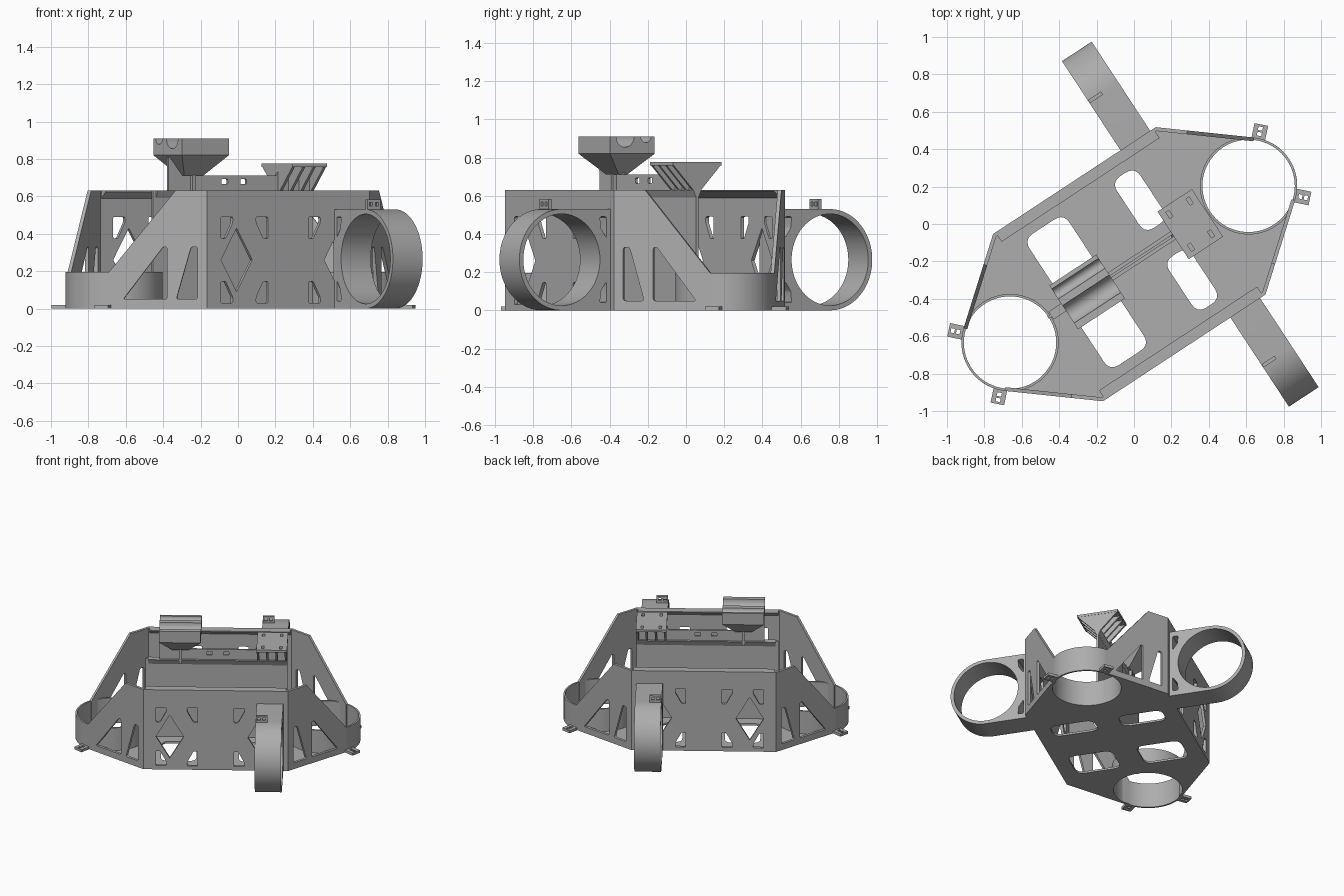
import bpy, bmesh
from math import sin, cos, radians, acos, atan2, hypot, degrees, sqrt
from mathutils import Matrix, Vector

cube = bpy.data.objects.get("Cube")
if cube:
    bpy.data.objects.remove(cube, do_unlink=True)

grey = bpy.data.materials.new("plain_grey")
grey.use_nodes = True
grey.diffuse_color = (0.42, 0.42, 0.42, 1)
grey.node_tree.nodes["Principled BSDF"].inputs["Base Color"].default_value = grey.diffuse_color

# The whole frame is turned about z; parts are laid out along its own axes
BASE = Matrix.Translation((-0.025, -0.215, 0)) @ Matrix.Rotation(radians(33.3), 4, 'Z')
U, V, Z = Vector((1, 0, 0)), Vector((0, 1, 0)), Vector((0, 0, 1))


def finish(name, mesh, matrix):
    mesh.transform(BASE @ matrix)
    bm = bmesh.new()
    bm.from_mesh(mesh)
    bmesh.ops.remove_doubles(bm, verts=bm.verts, dist=0.0002)
    bmesh.ops.recalc_face_normals(bm, faces=bm.faces)
    bm.to_mesh(mesh)
    bm.free()
    mesh.materials.clear()
    mesh.materials.append(grey)
    obj = bpy.data.objects.new(name, mesh)
    bpy.context.collection.objects.link(obj)
    bpy.ops.object.select_all(action='DESELECT')
    obj.select_set(True)
    bpy.context.view_layer.objects.active = obj
    bpy.ops.object.shade_smooth_by_angle(angle=radians(30))
    return obj


def plate(name, outline, holes=(), origin=(0, 0, 0), x=U, y=V, thick=0.02):
    """Flat outline with holes, drawn on axes x and y, thickened both ways."""
    curve = bpy.data.curves.new(name, 'CURVE')
    curve.dimensions = '2D'
    curve.fill_mode = 'BOTH'
    curve.extrude = thick / 2
    for loop in [outline, *holes]:
        s = curve.splines.new('POLY')
        s.points.add(len(loop) - 1)
        for p, co in zip(s.points, loop):
            p.co = (co[0], co[1], 0, 1)
        s.use_cyclic_u = True
    tmp = bpy.data.objects.new(name + "_curve", curve)
    bpy.context.collection.objects.link(tmp)
    bpy.context.view_layer.update()
    deps = bpy.context.evaluated_depsgraph_get()
    mesh = bpy.data.meshes.new_from_object(tmp.evaluated_get(deps))
    bpy.data.objects.remove(tmp, do_unlink=True)
    bpy.data.curves.remove(curve)
    frame = Matrix((x, y, x.cross(y))).transposed().to_4x4()
    return finish(name, mesh, Matrix.Translation(origin) @ frame)


def arc(cx, cy, r, a0, a1, n=24):
    return [(cx + r * cos(radians(a0 + (a1 - a0) * i / n)),
             cy + r * sin(radians(a0 + (a1 - a0) * i / n))) for i in range(n + 1)]


def circle(cx, cy, r, n=64):
    return arc(cx, cy, r, 0, 360, n)[:-1]


def rect(x0, x1, y0, y1):
    return [(x0, y0), (x1, y0), (x1, y1), (x0, y1)]


def rounded(loop, r, n=5):
    out = []
    for i, c in enumerate(loop):
        c = Vector(c)
        a = c + (Vector(loop[i - 1]) - c).normalized() * r
        b = c + (Vector(loop[(i + 1) % len(loop)]) - c).normalized() * r
        for k in range(n + 1):
            t = k / n
            out.append(tuple(a * (1 - t) ** 2 + c * 2 * t * (1 - t) + b * t * t))
    return out


# Main sizes
HU, HV, TOP = 0.52, 0.535, 0.63
RC, RO, RI, RH = 0.763, 0.26, 0.247, 0.195
reach = hypot(RC - HU, HV)
TA = degrees(atan2(HV, HU - RC) - acos(RO / reach))   # tangent angle on ring
tangent = Vector((RC + RO * cos(radians(TA)), RO * sin(radians(TA))))
L = sqrt(reach ** 2 - RO ** 2)

# Floor with ring holes and four rounded windows
outline = ([(HU, -HV)] + arc(RC, 0, RO, -TA, TA) + [(HU, HV), (-HU, HV)]
           + arc(-RC, 0, RO, 180 - TA, 180 + TA) + [(-HU, -HV)])
windows = [rounded(rect(u0, u1, *v), 0.06) for u0, u1 in ((0.16, 0.31), (-0.40, -0.145))
           for v in ((0.09, 0.42), (-0.42, -0.09))]
plate("floor", outline, windows + [circle(s * RC, 0, RI) for s in (1, -1)],
      origin=(0, 0, 0.0075), thick=0.015)

# Side wall cutouts: two diamonds, each among four clipped triangles
cutouts = []
for s in (1, -1):
    d = s * 0.33
    cutouts.append([(d - 0.1, 0.26), (d, 0.09), (d + 0.1, 0.26), (d, 0.43)])
    for side, far in ((1, 0.43), (-1, 0.13)):
        for up in (1, -1):
            tri = [(far, 0.115), (far, 0.23), (far - side * 0.075, 0.23), (far - side * 0.075, 0.20),
                   (far - side * 0.03, 0.115)]
            cutouts.append(rounded([(s * a, 0.26 + up * b) for a, b in tri], 0.008, 3))

for sv, side in ((-1, "front"), (1, "back")):
    plate(side + "_wall", rect(-HU, HU, 0, TOP), cutouts, (0, sv * (HV - 0.01), 0), U, Z)
    plate(side + "_wall_flange", [(0, 0), (-0.06, 0), (-0.06, -0.006), (-0.015, -0.045), (0, -0.045)],
          origin=(0, sv * HV, TOP), x=V * sv, y=Z, thick=2 * HU - 0.03)

    # Sideways ring housing standing off the wall
    body = [(HV - 0.01, 0)] + arc(0.84, 0.265, 0.265, -90, 90, 40) + [(HV - 0.01, 0.53)]
    slots = [rounded([(0.56, 0.265 + k * 0.115), (0.56, 0.265 + k * 0.225),
                      (0.60, 0.265 + k * 0.225), (0.595, 0.265 + k * 0.165)], 0.008, 3) for k in (1, -1)]
    plate(side + "_ring_housing", body, [circle(0.84, 0.265, 0.24)] + slots,
          (0.39, 0, 0), V * sv, Z, 0.19)
    plate(side + "_ring_tab", rect(0.297, 0.38, 0.525, 0.582),
          [rect(c - 0.01, c + 0.01, 0.547, 0.567) for c in (0.32, 0.357)],
          (0, sv * 0.845, 0), U, Z)

for su, end in ((1, "left"), (-1, "right")):
    # Upright ring at each end
    plate(end + "_end_ring", circle(su * RC, 0, RO), [circle(su * RC, 0, RI)],
          (0, 0, RH / 2), thick=RH)
    for sv, side in ((-1, "front"), (1, "back")):
        # Sloping brace from the wall corner to the ring
        corner = Vector((su * HU, sv * HV, 0))
        along = (Vector((su * tangent.x, sv * tangent.y, 0)) - corner).normalized()
        inward = Vector((su * cos(radians(TA)), sv * sin(radians(TA)), 0)) * -0.01
        plate(f"{side}_{end}_brace",
              [(0, 0), (L, 0), (L, RH), (0.17, TOP), (0, TOP)],
              [rounded([(0.05, 0.05), (0.165, 0.05), (0.085, 0.33), (0.05, 0.33)], 0.015),
               rounded([(0.215, 0.05), (0.45, 0.05), (0.235, 0.33), (0.215, 0.33)], 0.012)],
              corner + inward, along, Z)
        # Mounting tab on the ring foot
        radial = Vector((su, sv, 0)).normalized()
        plate(f"{side}_{end}_foot_tab", rect(0.25, 0.335, -0.037, 0.037),
              [rect(c - 0.01, c + 0.01, -0.012, 0.012) for c in (0.283, 0.313)],
              (su * RC, 0, 0.01), radial, Z.cross(radial))

# Centre wall, rising to carry both mounts
plate("centre_wall",
      [(-HU, 0), (0.5, 0), (0.5, TOP), (0.49, 0.76), (0.29, 0.76), (0.27, 0.71),
       (-0.2, 0.71), (-0.2, 0.81), (-0.42, 0.81), (-0.42, TOP), (-HU, TOP)],
      [rounded(rect(c - 0.02, c + 0.02, 0.665, 0.692), 0.005, 2) for c in (-0.06, 0.06)],
      x=U, y=Z, thick=0.015)
plate("centre_wall_flange", [(-0.025, TOP), (-0.008, 0.59), (0.008, 0.59), (0.025, TOP)],
      x=V, y=Z, thick=1.0)

# Cradle with two troughs on a tapered base
cradle = ([(-0.14, 0.82), (0.14, 0.82), (0.14, 0.91)] + arc(0.085, 0.91, 0.032, 0, -180, 12)
          + arc(-0.045, 0.91, 0.056, 0, -180, 20) + [(-0.14, 0.91)])
plate("cradle", cradle, origin=(-0.27, 0, 0), x=V, y=Z, thick=0.30)
bm = bmesh.new()
bmesh.ops.create_cube(bm, size=1)
for v in bm.verts:
    low = v.co.z < 0
    v.co = (v.co.x * (0.12 if low else 0.30), v.co.y * (0.05 if low else 0.28), 0.71 if low else 0.82)
taper = bpy.data.meshes.new("cradle_base")
bm.to_mesh(taper)
bm.free()
finish("cradle_base", taper, Matrix.Translation((-0.27, 0, 0)))
plate("cradle_post", rect(-0.03, 0.03, 0.6, 0.72), origin=(-0.27, 0, 0), x=V, y=Z)

# Flat mount with slots, held on fanned ribs
slots = [rect(u - 0.01, u + 0.01, v - 0.02, v + 0.02) for u in (0.325, 0.455) for v in (-0.105, 0.105)]
plate("flat_mount", rect(0.28, 0.5, -0.152, 0.152), slots, (0, 0, 0.767), thick=0.018)
for i in range(4):
    plate(f"mount_rib_{i + 1}", [(-0.015, 0.62), (0.015, 0.62), (0.148, 0.76), (-0.148, 0.76)],
          origin=(0.29 + i * 0.0667, 0, 0), x=V, y=Z, thick=0.016)
